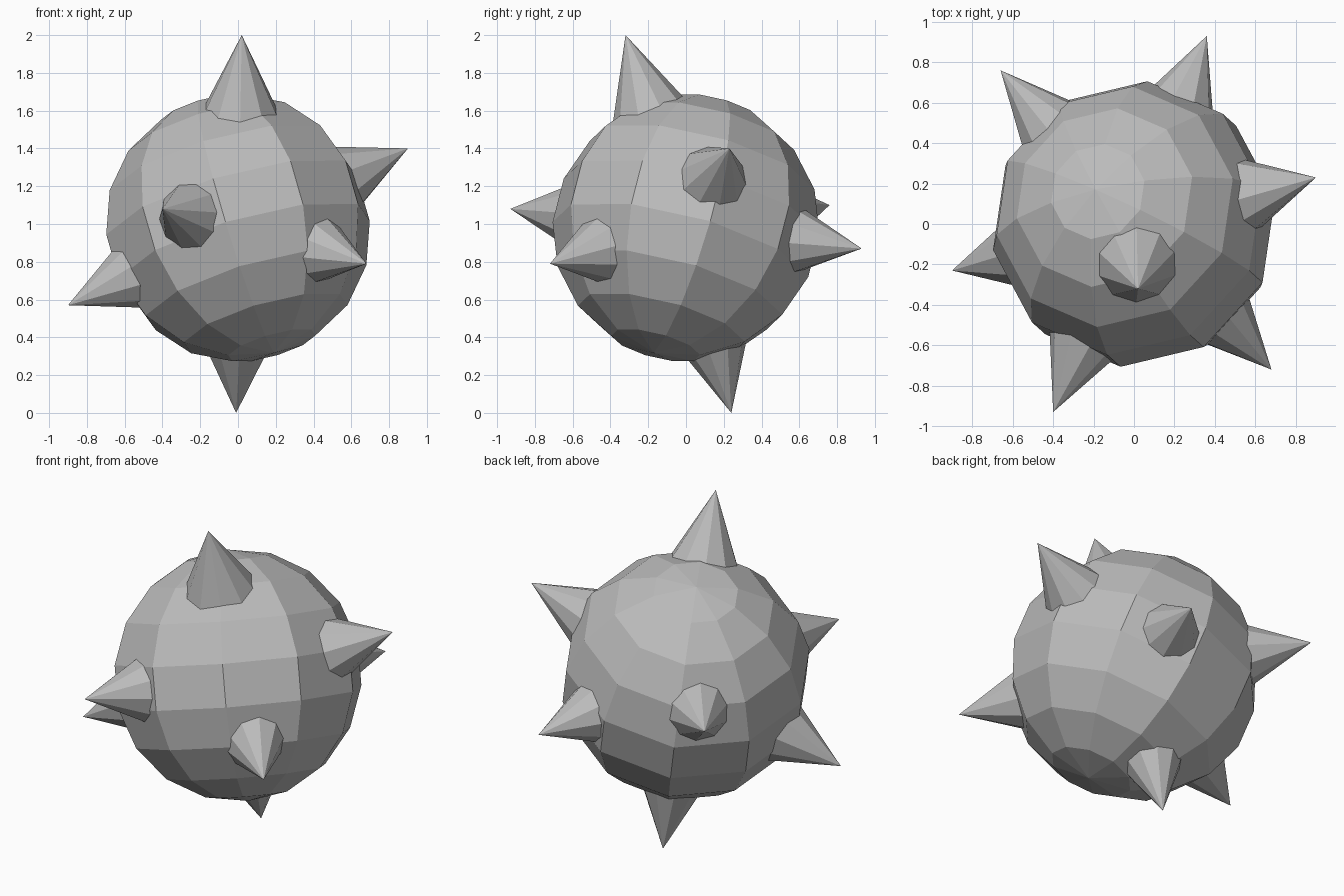
import bpy
from math import radians
from mathutils import Vector, Matrix

cube = bpy.data.objects.get("Cube")
if cube:
    bpy.data.objects.remove(cube, do_unlink=True)

CENTRE = Vector((0, 0, 0.98))

# Single grey finish
grey = bpy.data.materials.new("plain_grey")
grey.use_nodes = True
colour = (0.5, 0.5, 0.5, 1)
grey.diffuse_color = colour
grey.node_tree.nodes["Principled BSDF"].inputs["Base Color"].default_value = colour


def finish(name, axis, location, spin=0):
    """Name the new primitive, aim its z axis and give it the finish."""
    obj = bpy.context.object
    obj.name = name
    turn = Vector((0, 0, 1)).rotation_difference(axis).to_matrix().to_4x4()
    obj.matrix_world = Matrix.Translation(location) @ turn @ Matrix.Rotation(spin, 4, "Z")
    obj.data.materials.append(grey)
    bpy.ops.object.shade_flat()


def spike(name, tip):
    """Radial cone whose wide end is sunk inside the ball."""
    tip = Vector(tip)
    axis = (tip - CENTRE).normalized()
    base = CENTRE + axis * 0.55
    depth = (tip - base).length
    bpy.ops.mesh.primitive_cone_add(vertices=10, radius1=0.48 * depth, depth=depth)
    finish(name, axis, (tip + base) / 2)


# Faceted ball, leaning to one side
bpy.ops.mesh.primitive_uv_sphere_add(segments=10, ring_count=9, radius=0.71)
finish("ball", Vector((-0.19, 0.17, 0.66)), CENTRE, radians(-6.5))

# Spikes around the ball
tips = {
    "top_spike": (0.02, -0.32, 2.0),
    "bottom_spike": (-0.01, 0.24, 0.0),
    "left_spike": (0.9, 0.23, 1.4),
    "right_spike": (-0.9, -0.23, 0.57),
    "front_right_spike": (-0.4, -0.93, 1.08),
    "front_left_spike": (0.68, -0.72, 0.79),
    "back_right_spike": (-0.66, 0.76, 1.1),
    "back_left_spike": (0.36, 0.93, 0.87),
}
for name, tip in tips.items():
    spike(name, tip)
